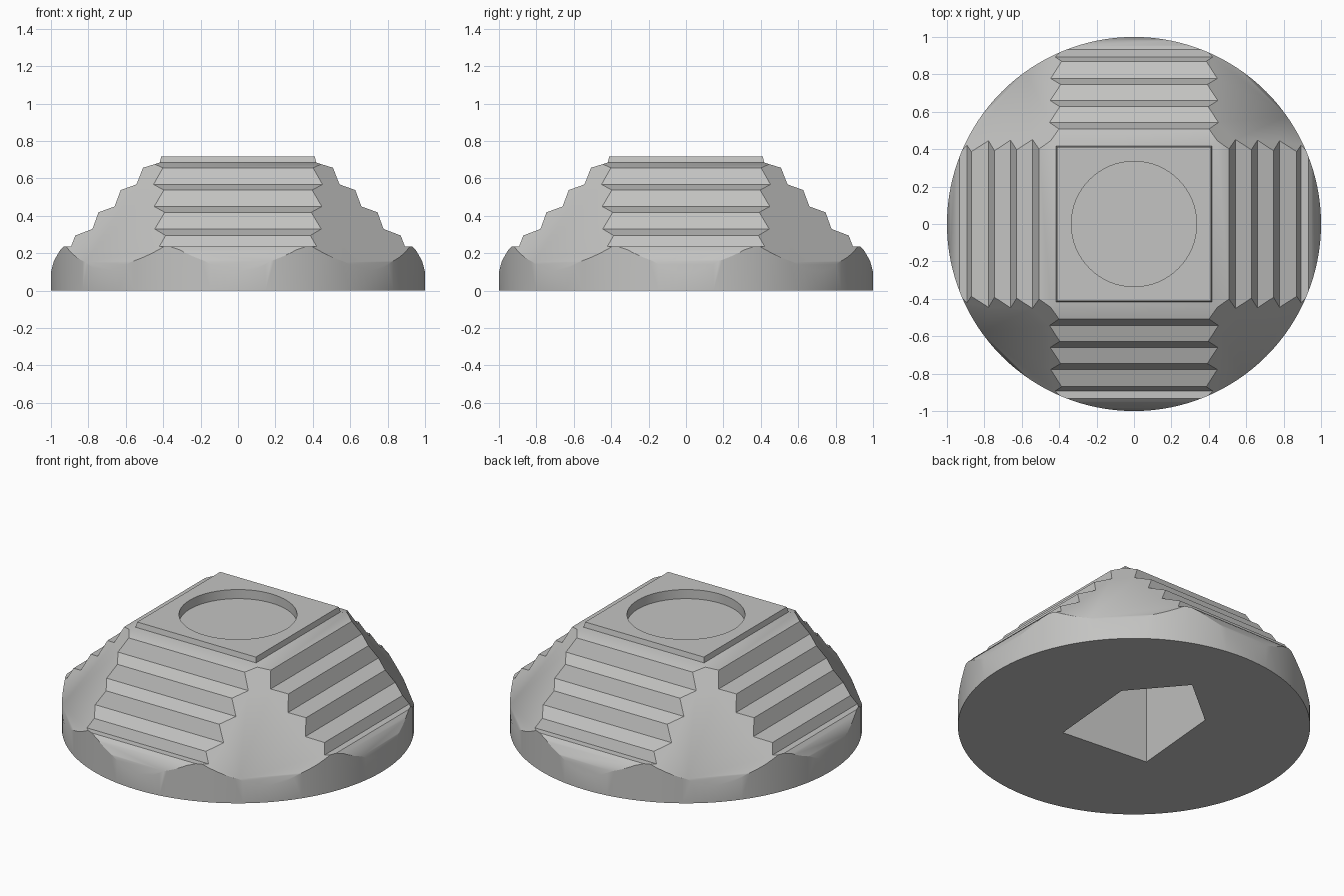
import bpy, bmesh, math
from mathutils import Vector

if "Cube" in bpy.data.objects:
    bpy.data.objects.remove(bpy.data.objects["Cube"])

grey = bpy.data.materials.new("plain grey")
grey.diffuse_color = (0.55, 0.55, 0.54, 1)
grey.use_nodes = True
grey.node_tree.nodes["Principled BSDF"].inputs["Base Color"].default_value = grey.diffuse_color


def make_object(name, bm):
    bmesh.ops.recalc_face_normals(bm, faces=bm.faces)
    mesh = bpy.data.meshes.new(name)
    bm.to_mesh(mesh)
    bm.free()
    mesh.materials.append(grey)
    ob = bpy.data.objects.new(name, mesh)
    bpy.context.collection.objects.link(ob)
    return ob


def extrude_outline(name, points, offset):
    bm = bmesh.new()
    face = bm.faces.new([bm.verts.new(p) for p in points])
    res = bmesh.ops.extrude_face_region(bm, geom=[face])
    verts = [v for v in res["geom"] if isinstance(v, bmesh.types.BMVert)]
    bmesh.ops.translate(bm, verts=verts, vec=offset)
    return make_object(name, bm)


def boolean(target, cutter, operation):
    mod = target.modifiers.new(cutter.name, 'BOOLEAN')
    mod.operation, mod.solver, mod.object = operation, 'EXACT', cutter
    cutter.hide_render = True
    cutter.hide_set(True)


# Round base block, trimmed by sloping planes on four sides and four corners
bm = bmesh.new()
bmesh.ops.create_cone(bm, cap_ends=True, segments=128, radius1=1, radius2=1, depth=1)
bmesh.ops.translate(bm, verts=bm.verts, vec=(0, 0, 0.5))
# (radial, vertical, distance); the steeper planes round the lower rim
side_cuts = [(1, 1, 1.168), (0.866, 0.5, 0.932), (0.966, 0.259, 0.992)]
corner_cuts = [(math.sqrt(2), 0.96, 1.54), (0.956, 0.292, 0.9866)]
for i in range(8):
    a = i * math.pi / 4
    for radial, up, dist in (corner_cuts if i % 2 else side_cuts):
        n = Vector((math.cos(a) * radial, math.sin(a) * radial, up))
        geom = bm.verts[:] + bm.edges[:] + bm.faces[:]
        cut = bmesh.ops.bisect_plane(bm, geom=geom, dist=1e-6, plane_co=n * dist / n.length_squared,
                                     plane_no=n.normalized(), clear_outer=True)
        edges = [e for e in cut["geom_cut"] if isinstance(e, bmesh.types.BMEdge)]
        bmesh.ops.holes_fill(bm, edges=edges, sides=0)
body = make_object("stepped_base", bm)

# Stepped profile, kept in both directions
half = [(0.411, 0.717), (0.418, 0.685), (0.508, 0.657), (0.543, 0.568), (0.627, 0.538),
        (0.66, 0.45), (0.746, 0.419), (0.778, 0.33), (0.87, 0.295), (0.893, 0.235),
        (1.1, 0.235), (1.1, -0.1)]
outline = half + [(-u, z) for u, z in reversed(half)]
boolean(body, extrude_outline("steps_front_cutter", [(u, -1.2, z) for u, z in outline], (0, 2.4, 0)), 'INTERSECT')
boolean(body, extrude_outline("steps_side_cutter", [(-1.2, u, z) for u, z in outline], (2.4, 0, 0)), 'INTERSECT')

# Shallow round recess in the top platform
ring = [(0.335 * math.cos(i * math.pi / 32), 0.335 * math.sin(i * math.pi / 32), 0.66) for i in range(64)]
boolean(body, extrude_outline("top_recess_cutter", ring, (0, 0, 0.3)), 'DIFFERENCE')

# Five-sided socket in the underside
socket = [(-50, 0.41), (40, 0.41), (85, 0.575), (130, 0.41), (220, 0.41)]
points = [(r * math.cos(math.radians(d)), r * math.sin(math.radians(d)), -0.1) for d, r in socket]
boolean(body, extrude_outline("socket_cutter", points, (0, 0, 0.6)), 'DIFFERENCE')

# Apply the cuts and remove the helpers
bpy.context.view_layer.objects.active = body
body.select_set(True)
for mod in body.modifiers[:]:
    bpy.ops.object.modifier_apply(modifier=mod.name)
for ob in list(bpy.data.objects):
    if ob is not body:
        bpy.data.objects.remove(ob)
bpy.ops.object.shade_smooth_by_angle(angle=math.radians(30))
